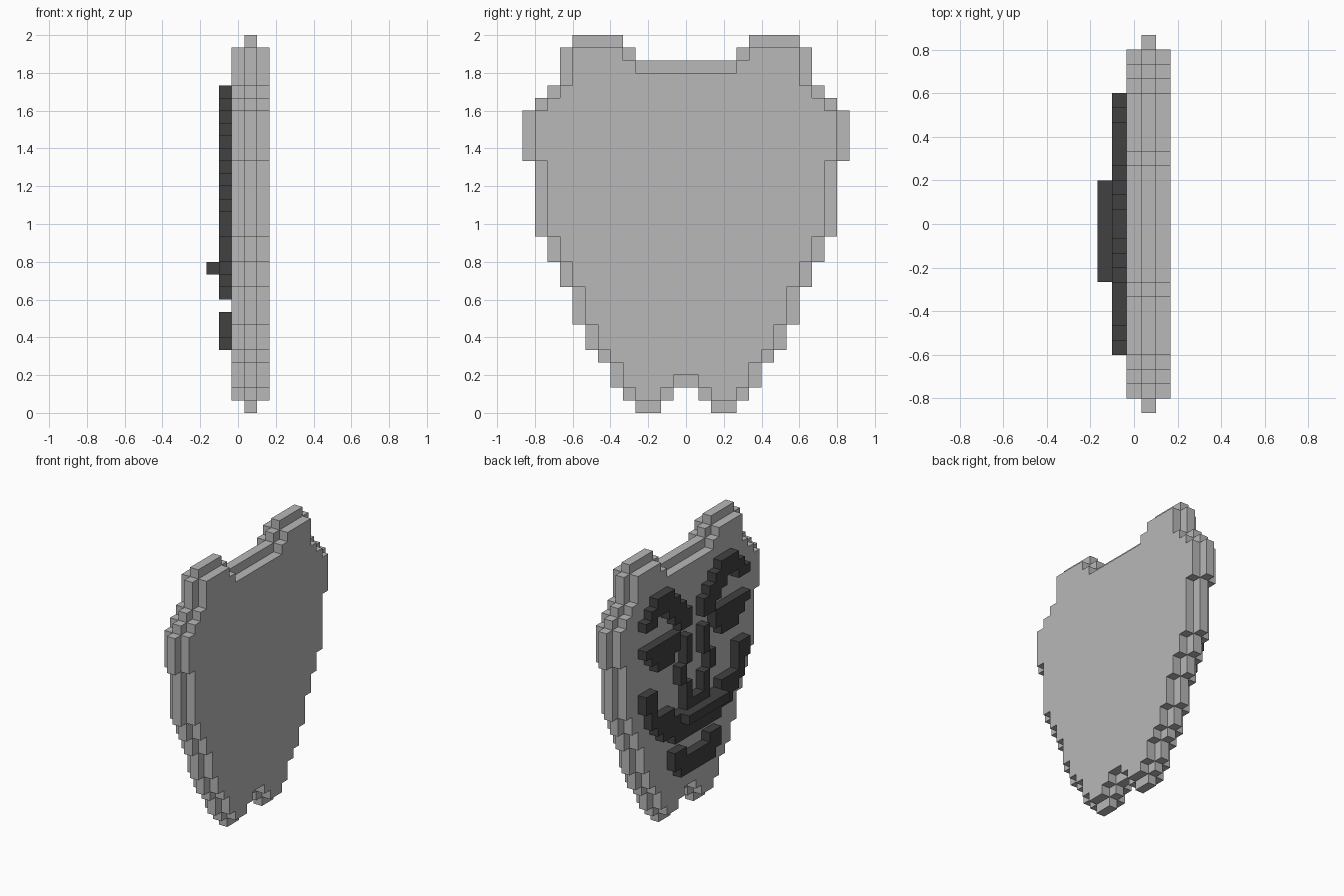
import bpy, bmesh

cube = bpy.data.objects.get("Cube")
if cube:
    bpy.data.objects.remove(cube, do_unlink=True)

U = 2 / 30  # size of one block


def material(name, value):
    m = bpy.data.materials.new(name)
    m.use_nodes = True
    colour = (value, value, value, 1)
    m.diffuse_color = colour
    bsdf = m.node_tree.nodes["Principled BSDF"]
    bsdf.inputs["Base Color"].default_value = colour
    bsdf.inputs["Roughness"].default_value = 0.9
    return m


stone = material("light grey", 0.48)
dark = material("charcoal", 0.053)


def blocks(spans, mirror=True):
    """Set of (y, z) cells from (y0, y1, z0, z1) spans, mirrored across y = 0."""
    cells = {(y, z) for y0, y1, z0, z1 in spans
             for y in range(y0, y1) for z in range(z0, z1)}
    if mirror:
        cells |= {(-1 - y, z) for y, z in cells}
    return cells


def slab(name, cells, x0, x1, mat):
    """Extrude a pattern of cells along x between block positions x0 and x1."""
    bm = bmesh.new()
    corners = {}

    def corner(y, z):
        if (y, z) not in corners:
            corners[y, z] = bm.verts.new((x0 * U, y * U, z * U))
        return corners[y, z]

    for y, z in sorted(cells):
        bm.faces.new([corner(y, z), corner(y, z + 1),
                      corner(y + 1, z + 1), corner(y + 1, z)])
    out = bmesh.ops.extrude_face_region(bm, geom=bm.faces[:], use_keep_orig=True)
    moved = [g for g in out["geom"] if isinstance(g, bmesh.types.BMVert)]
    bmesh.ops.translate(bm, verts=moved, vec=((x1 - x0) * U, 0, 0))
    bmesh.ops.recalc_face_normals(bm, faces=bm.faces[:])
    bmesh.ops.dissolve_limit(bm, angle_limit=0.01, verts=bm.verts[:], edges=bm.edges[:])
    mesh = bpy.data.meshes.new(name)
    bm.to_mesh(mesh)
    bm.free()
    mesh.materials.append(mat)
    obj = bpy.data.objects.new(name, mesh)
    bpy.context.collection.objects.link(obj)


# Shield-like board: the core is one block wider than both faces all round
core = blocks([
    (2, 4, 0, 1), (1, 5, 1, 2), (0, 6, 2, 4), (0, 7, 4, 5), (0, 8, 5, 7),
    (0, 9, 7, 10), (0, 10, 10, 12), (0, 11, 12, 14), (0, 12, 14, 20),
    (0, 13, 20, 24), (0, 12, 24, 25), (0, 11, 25, 26), (0, 10, 26, 28),
    (4, 10, 28, 29), (5, 9, 29, 30)])
inset = {(y, z) for y, z in core
         if {(y + 1, z), (y - 1, z), (y, z + 1), (y, z - 1)} <= core}
slab("board_core", core, 0.5, 1.5, stone)
slab("board_carved_side", inset, -0.5, 0.5, stone)
slab("board_plain_side", inset, 1.5, 2.5, stone)

# Raised face
brows = blocks([(1, 2, 21, 23), (2, 3, 21, 24), (3, 4, 22, 25), (4, 5, 23, 26),
                (5, 7, 24, 26), (7, 8, 23, 25), (8, 9, 23, 24)])
eyes = blocks([(3, 4, 19, 21), (4, 7, 18, 21), (7, 8, 19, 21), (8, 9, 20, 21)])
nose = blocks([(1, 2, 17, 20), (2, 3, 15, 17), (1, 2, 12, 15), (0, 1, 12, 13)])
mouth = blocks([(0, 4, 9, 12), (4, 6, 10, 13), (6, 7, 11, 13),
                (7, 8, 12, 16), (8, 9, 14, 16)])
chin = blocks([(0, 2, 5, 7), (2, 3, 5, 8), (3, 4, 6, 8)])
for name, cells in (("brows", brows), ("eyes", eyes), ("nose", nose),
                    ("mouth", mouth), ("chin", chin)):
    slab(name, cells, -1.5, -0.5, dark)

# Lip standing proud of the mouth
slab("lip", blocks([(-4, 3, 11, 12)], mirror=False), -2.5, -1.5, dark)
